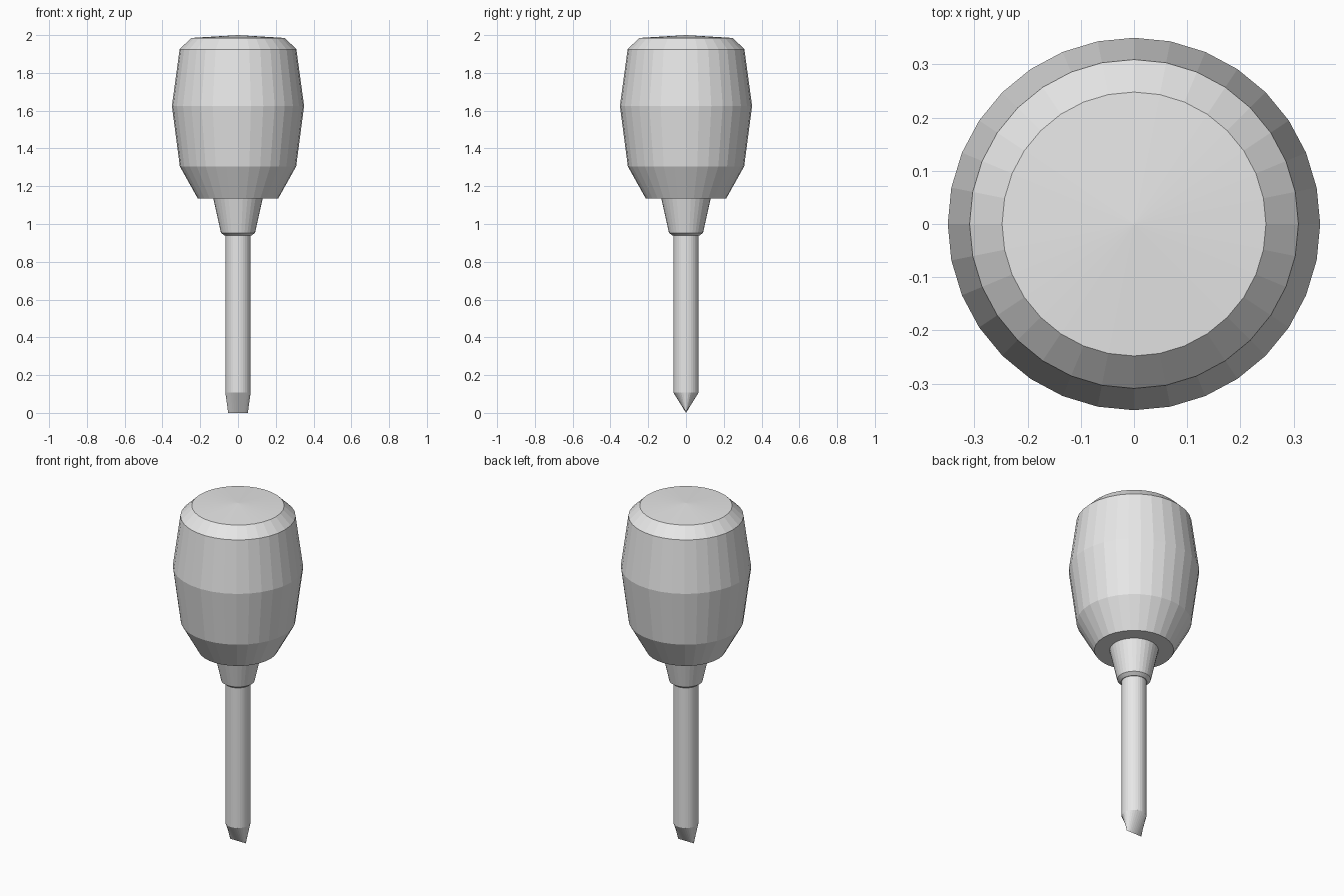
import bpy, bmesh, math

if "Cube" in bpy.data.objects:
    bpy.data.objects.remove(bpy.data.objects["Cube"])

SIDES = 32

grey = bpy.data.materials.new("plain grey")
grey.diffuse_color = (0.8, 0.8, 0.8, 1)
grey.use_nodes = True
grey.node_tree.nodes["Principled BSDF"].inputs["Base Color"].default_value = grey.diffuse_color


def ring(bm, rx, ry, z):
    return [bm.verts.new((rx * math.cos(2 * math.pi * i / SIDES),
                          ry * math.sin(2 * math.pi * i / SIDES), z))
            for i in range(SIDES)]


def lofted(name, rings, apex=None):
    """Loft flat-sided rings (rx, ry, z) from bottom to top and close both ends."""
    bm = bmesh.new()
    loops = [ring(bm, *r) for r in rings]
    for low, high in zip(loops, loops[1:]):
        for i in range(SIDES):
            j = (i + 1) % SIDES
            bm.faces.new((low[i], low[j], high[j], high[i]))
    if rings[0][1] > 0:
        bm.faces.new(loops[0][::-1])
    if apex is None:
        bm.faces.new(loops[-1])
    else:
        tip = bm.verts.new((0, 0, apex))
        for i in range(SIDES):
            bm.faces.new((loops[-1][i], loops[-1][(i + 1) % SIDES], tip))
    # Merge the two halves of any ring flattened to a line
    bmesh.ops.remove_doubles(bm, verts=bm.verts, dist=0.00005)
    bmesh.ops.recalc_face_normals(bm, faces=bm.faces)
    mesh = bpy.data.meshes.new(name)
    bm.to_mesh(mesh)
    bm.free()
    mesh.materials.append(grey)
    obj = bpy.data.objects.new(name, mesh)
    bpy.context.collection.objects.link(obj)
    return obj


def turned(profile):
    return [(r, r, z) for r, z in profile]


# Barrel-shaped grip with a chamfered, slightly domed top
lofted("handle", turned([(0.213, 1.135), (0.308, 1.305), (0.35, 1.625),
                         (0.309, 1.925), (0.248, 1.985)]), apex=2.0)

# Tapered collar under the grip
lofted("collar", turned([(0.07, 0.938), (0.09, 0.953), (0.131, 1.136)]))

# Round shaft ending in a flat wedge blade
lofted("shaft_and_blade", [(0.052, 0.0, 0.0), (0.067, 0.067, 0.108),
                           (0.067, 0.067, 0.945)])
